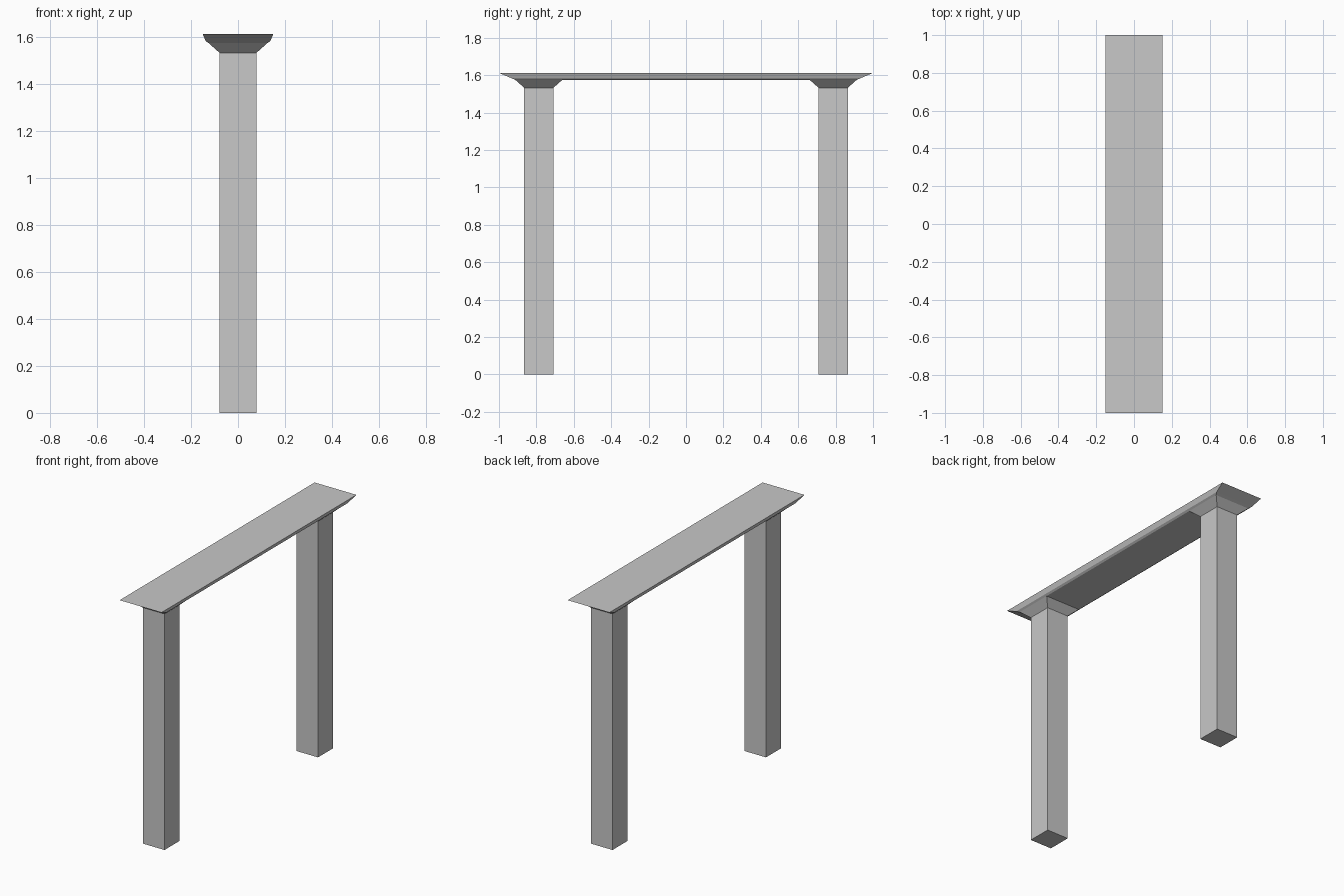
import bpy
import bmesh

cube = bpy.data.objects.get("Cube")
if cube:
    bpy.data.objects.remove(cube, do_unlink=True)

grey = bpy.data.materials.new("stone_grey")
grey.use_nodes = True
COLOUR = (0.58, 0.58, 0.58, 1)
grey.diffuse_color = COLOUR
grey.node_tree.nodes["Principled BSDF"].inputs["Base Color"].default_value = COLOUR


def stacked_rings(name, rings, y=0):
    """Join rectangular rings (half width, half depth, height) into a closed solid."""
    bm = bmesh.new()
    loops = []
    for hx, hy, z in rings:
        corners = ((-hx, -hy), (hx, -hy), (hx, hy), (-hx, hy))
        loops.append([bm.verts.new((cx, cy, z)) for cx, cy in corners])
    for low, high in zip(loops, loops[1:]):
        for i in range(4):
            j = (i + 1) % 4
            bm.faces.new((low[i], low[j], high[j], high[i]))
    bm.faces.new(loops[0][::-1])
    bm.faces.new(loops[-1])
    mesh = bpy.data.meshes.new(name)
    bm.to_mesh(mesh)
    bm.free()
    mesh.materials.append(grey)
    obj = bpy.data.objects.new(name, mesh)
    obj.location.y = y
    bpy.context.collection.objects.link(obj)
    return obj


POST = 0.078       # half thickness of a post
FLARE = 0.125      # half width at the top of a capital
POST_TOP = 1.532
BEAM_BOTTOM = 1.574

# Square posts, each with a flared capital under the beam
for label, side in (("front", -1), ("back", 1)):
    y = side * 0.787
    stacked_rings(label + "_post", [(POST, POST, 0), (POST, POST, POST_TOP)], y)
    stacked_rings(label + "_capital",
                  [(POST, POST, POST_TOP), (FLARE, FLARE, BEAM_BOTTOM)], y)

# Long beam with chamfered sides and sloping ends
stacked_rings("top_beam", [(FLARE, 0.912, BEAM_BOTTOM),
                           (0.137, 0.93, 1.582),
                           (0.15, 1.0, 1.612)])
